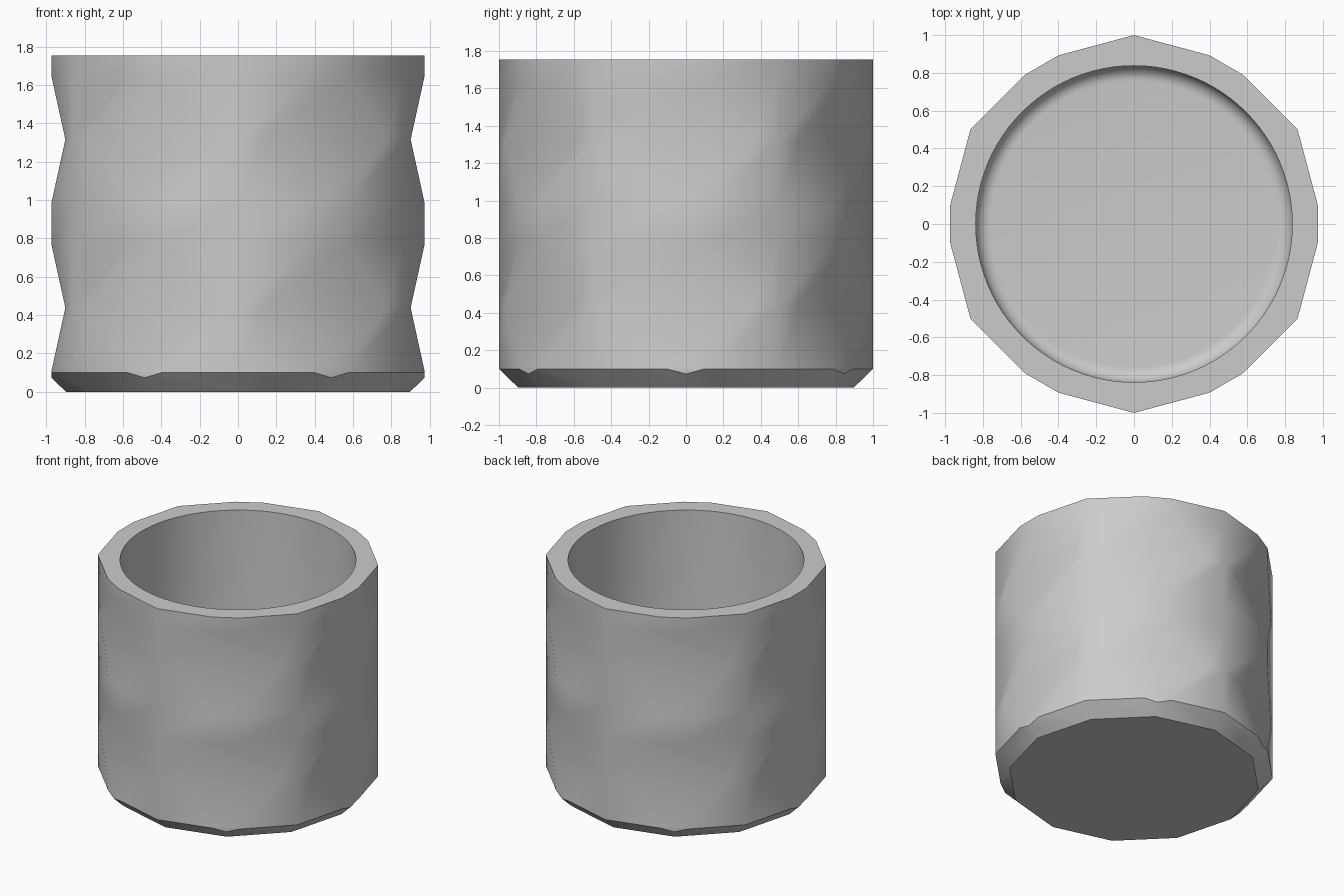
import bpy, bmesh, math

if "Cube" in bpy.data.objects:
    bpy.data.objects.remove(bpy.data.objects["Cube"])

HEIGHT, CHAMFER, BASE_R = 1.754, 0.10, 0.8965
INNER_R, FLOOR, FILLET = 0.838, 0.13, 0.08
FLAT, DENT = 0.973, 0.90          # corner cut distance: plain strip, dent bottom

grey = bpy.data.materials.new("plain grey")
grey.diffuse_color = (0.6, 0.6, 0.6, 1)
grey.use_nodes = True
grey.node_tree.nodes["Principled BSDF"].inputs["Base Color"].default_value = grey.diffuse_color

bm = bmesh.new()


def polar(r, a, z):
    return bm.verts.new((r * math.cos(a), r * math.sin(a), z))


def cut_ring(z, d):
    """Twelve-sided outline with every second corner cut off at distance d."""
    half = (1 - d) / math.tan(math.radians(15))
    ring = []
    for k in range(6):
        a = math.radians(60 * k)
        r, da = math.hypot(d, half), math.atan2(half, d)
        ring += [polar(r, a - da, z), polar(r, a + da, z),
                 polar(1, a + math.radians(30), z)]
    return ring


def bridge(low, high):
    n = len(low)
    for i in range(n):
        j = (i + 1) % n
        bm.faces.new((low[i], low[j], high[j], high[i]))


# faceted outer wall with two rows of dents
levels = [(CHAMFER, FLAT)]
for mid in (HEIGHT * 0.25, HEIGHT * 0.75):
    levels += [(mid - 0.332, FLAT), (mid, DENT), (mid + 0.332, FLAT)]
levels.append((HEIGHT, FLAT))
rings = [cut_ring(z, d) for z, d in levels]
for low, high in zip(rings, rings[1:]):
    bridge(low, high)

# chamfered foot, notched under each cut corner
base = [polar(BASE_R, math.radians(30 * i), 0) for i in range(12)]
bm.faces.new(base[::-1])
foot_z = CHAMFER * (FLAT - BASE_R) / (1 - BASE_R)
tips = [polar(FLAT, math.radians(60 * k), foot_z) for k in range(6)]
for k in range(6):
    left, right, corner = rings[0][3 * k:3 * k + 3]
    nxt = (k + 1) % 6
    bm.faces.new((tips[k], right, left))
    bm.faces.new((base[2 * k], base[2 * k + 1], corner, right, tips[k]))
    bm.faces.new((base[2 * k + 1], base[2 * nxt], tips[nxt], rings[0][3 * nxt], corner))

# round cavity with a filleted floor
SIDES = 96
profile = [(INNER_R, HEIGHT)]
for i in range(9):
    t = math.pi / 2 * i / 8
    profile.append((INNER_R - FILLET * (1 - math.cos(t)),
                    FLOOR + FILLET * (1 - math.sin(t))))
hole = [[polar(r, 2 * math.pi * i / SIDES, z) for i in range(SIDES)] for r, z in profile]
for upper, lower in zip(hole, hole[1:]):
    bridge(upper, lower)
bm.faces.new(hole[-1])

# flat rim between the outline and the cavity
bm.edges.ensure_lookup_table()
rim = [e for e in bm.edges if e.is_boundary]
bmesh.ops.triangle_fill(bm, use_beauty=True, use_dissolve=False, edges=rim, normal=(0, 0, 1))
bmesh.ops.recalc_face_normals(bm, faces=bm.faces)

mesh = bpy.data.meshes.new("faceted_pot")
bm.to_mesh(mesh)
bm.free()
mesh.materials.append(grey)
pot = bpy.data.objects.new("faceted_pot", mesh)
bpy.context.collection.objects.link(pot)
bpy.context.view_layer.objects.active = pot
pot.select_set(True)
bpy.ops.object.shade_smooth_by_angle(angle=math.radians(31))
